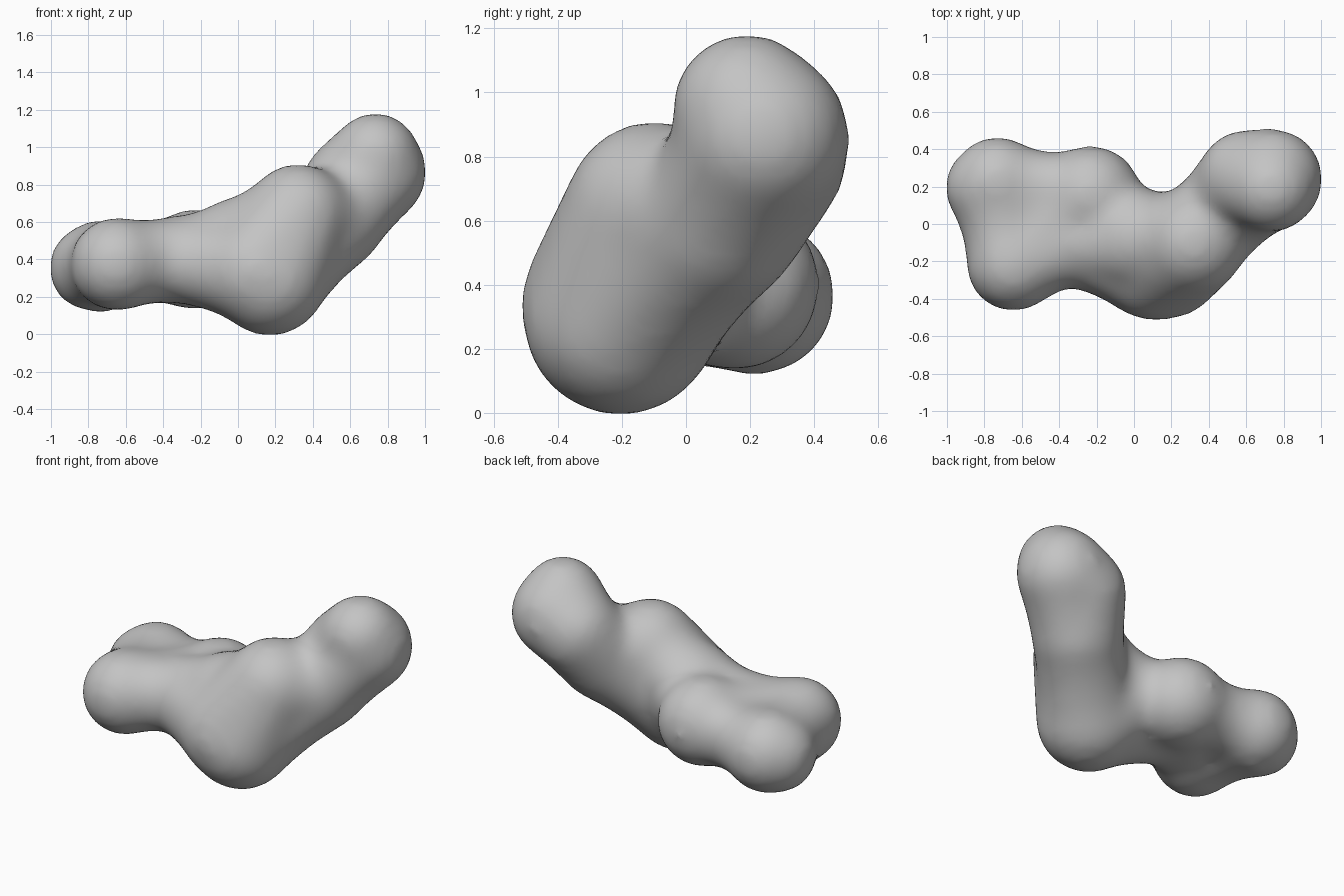
import bpy, bmesh
from mathutils import Vector, Matrix

cube = bpy.data.objects.get("Cube")
if cube:
    bpy.data.objects.remove(cube, do_unlink=True)

grey = bpy.data.materials.new("soft_grey")
grey.use_nodes = True
colour = (0.55, 0.55, 0.55, 1)
grey.diffuse_color = colour
grey.node_tree.nodes["Principled BSDF"].inputs["Base Color"].default_value = colour

SWELL = 0.014   # extra radius that the softening takes away again
STEPS = 8       # spheres along each link

# Lobes: centre and radius
lobes = {
    "left_tip":    ((-0.78, 0.195, 0.355), 0.222),
    "back_left":   ((-0.73, 0.22, 0.365), 0.238),
    "front_left":  ((-0.645, -0.215, 0.375), 0.243),
    "rear_bump":   ((-0.23, 0.15, 0.40), 0.26),
    "waist":       ((-0.33, -0.10, 0.40), 0.222),
    "body_middle": ((0.00, -0.08, 0.45), 0.27),
    "belly_front": ((0.10, -0.215, 0.34), 0.29),
    "belly":       ((0.17, -0.205, 0.295), 0.295),
    "shoulder":    ((0.32, -0.10, 0.635), 0.267),
    "neck_base":   ((0.51, 0.10, 0.60), 0.257),
    "neck":        ((0.60, 0.25, 0.80), 0.245),
    "head_back":   ((0.74, 0.24, 0.865), 0.26),
    "head_top":    ((0.735, 0.19, 0.95), 0.225),
}

# Pairs of lobes joined by a rounded link, and how far its middle is pinched
links = [
    ("left_tip", "back_left", 0.0), ("left_tip", "front_left", 0.03),
    ("back_left", "front_left", 0.03), ("back_left", "rear_bump", 0.055),
    ("back_left", "waist", 0.04), ("front_left", "waist", 0.02),
    ("front_left", "rear_bump", 0.04), ("rear_bump", "body_middle", 0.04),
    ("waist", "body_middle", 0.02), ("waist", "belly_front", 0.02),
    ("body_middle", "belly", 0.0), ("body_middle", "shoulder", 0.025),
    ("belly_front", "belly", 0.0), ("belly_front", "shoulder", 0.0),
    ("belly", "shoulder", 0.0), ("belly", "neck_base", 0.02),
    ("shoulder", "neck_base", 0.01), ("neck_base", "neck", 0.0),
    ("neck_base", "head_back", 0.01), ("neck", "head_back", 0.0),
    ("neck", "head_top", 0.0), ("head_back", "head_top", 0.0),
]

# Gather the links in one mesh
bm = bmesh.new()
for start, end, pinch in links:
    (c0, r0), (c1, r1) = lobes[start], lobes[end]
    for i in range(STEPS + 1):
        t = i / STEPS
        centre = Vector(c0).lerp(Vector(c1), t)
        radius = r0 + (r1 - r0) * t + SWELL - pinch * 4 * t * (1 - t)
        bmesh.ops.create_icosphere(bm, subdivisions=3, radius=radius,
                                   matrix=Matrix.Translation(centre))
mesh = bpy.data.meshes.new("blob_body")
bm.to_mesh(mesh)
bm.free()
mesh.materials.append(grey)
body = bpy.data.objects.new("blob_body", mesh)
bpy.context.collection.objects.link(body)

# Fuse the links and soften the joins
remesh = body.modifiers.new("Fuse", 'REMESH')
remesh.mode = 'VOXEL'
remesh.voxel_size = 0.03
smooth = body.modifiers.new("Soften", 'SMOOTH')
smooth.factor = 0.5
smooth.iterations = 25

bpy.ops.object.select_all(action='DESELECT')
body.select_set(True)
bpy.context.view_layer.objects.active = body
bpy.ops.object.convert(target='MESH')
bpy.ops.object.shade_smooth()
